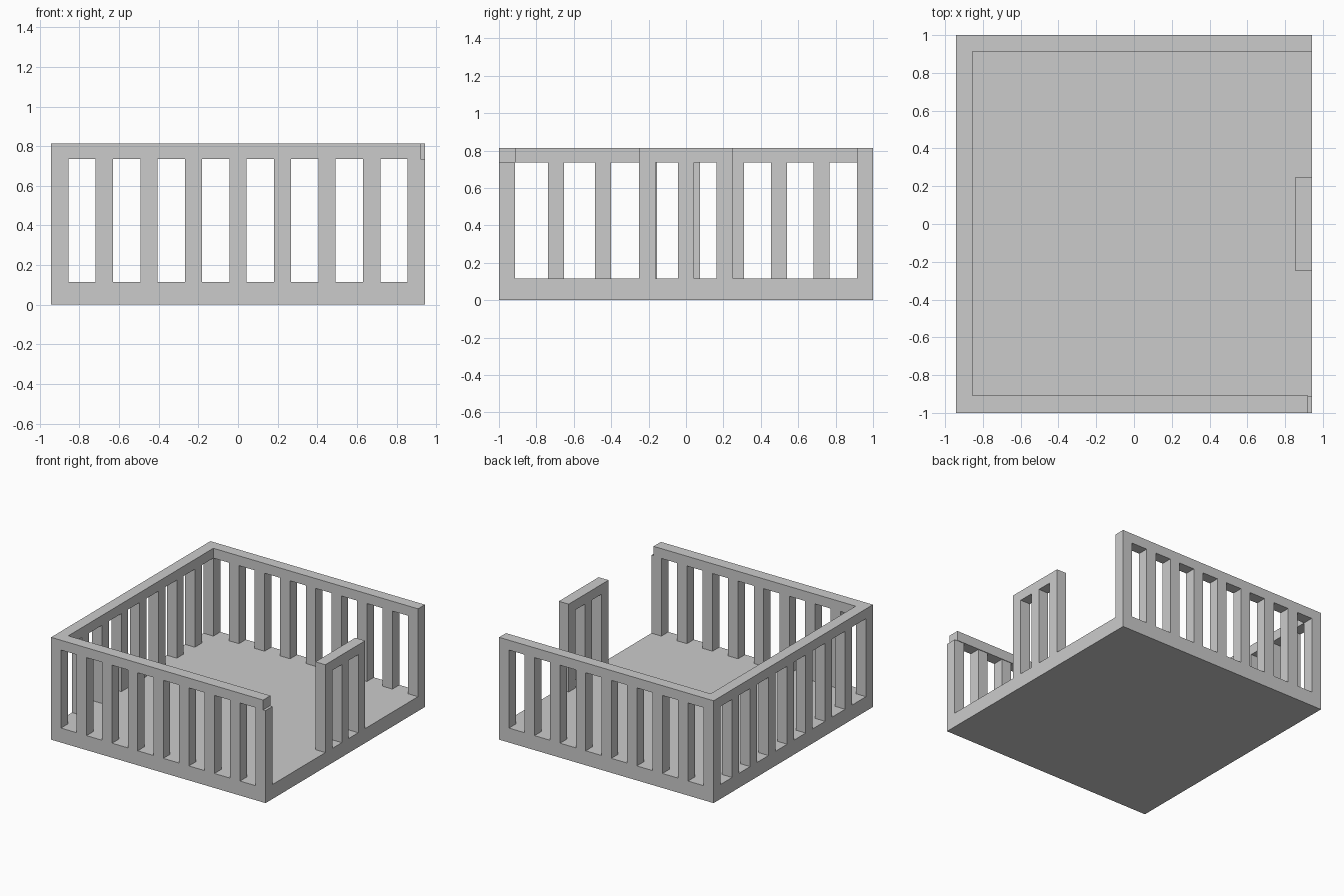
import bpy, bmesh

if "Cube" in bpy.data.objects:
    bpy.data.objects.remove(bpy.data.objects["Cube"])

FLOOR, RAIL, TOP = 0.115, 0.735, 0.813   # floor top, rail underside, rail top
X0, X1, W = -0.943, 0.943, 0.087         # side limits and bar thickness


def box(name, x0, x1, y0, y1, z0, z1):
    bm = bmesh.new()
    bmesh.ops.create_cube(bm, size=1)
    for v in bm.verts:
        v.co.x = x1 if v.co.x > 0 else x0
        v.co.y = y1 if v.co.y > 0 else y0
        v.co.z = z1 if v.co.z > 0 else z0
    mesh = bpy.data.meshes.new(name)
    bm.to_mesh(mesh)
    bm.free()
    ob = bpy.data.objects.new(name, mesh)
    bpy.context.collection.objects.link(ob)
    return ob


def post(name, x, y):
    box(name, x, x + W, y, y + W, FLOOR, RAIL)


# Floor slab
box("floor", X0, X1, -1, 1, 0, FLOOR)

# Top rails: front one stops just short of its end post
box("front_rail", X0 + W, 0.921, -1, -1 + 0.092, RAIL, TOP)
box("back_rail", X0 + W, X1, 1 - W, 1, RAIL, TOP)
box("left_rail", X0, X0 + W, -1, 1, RAIL, TOP)
box("entrance_rail", X1 - W, X1, -0.25, 0.25, RAIL, TOP)

# Front and back balusters, corners included
step = (X1 - X0 - W) / 8
for i in range(9):
    post(f"front_post_{i}", X0 + i * step, -1)
    post(f"back_post_{i}", X0 + i * step, 1 - W)

# Left balusters between the corners
for i, y in enumerate((-0.738, -0.487, -0.243, -0.011, 0.224, 0.454, 0.681)):
    post(f"left_post_{i}", X0, y)

# Short railing in the middle of the open right side
for i, y in enumerate((-0.25, -W / 2, 0.25 - W)):
    post(f"entrance_post_{i}", X1 - W, y)
